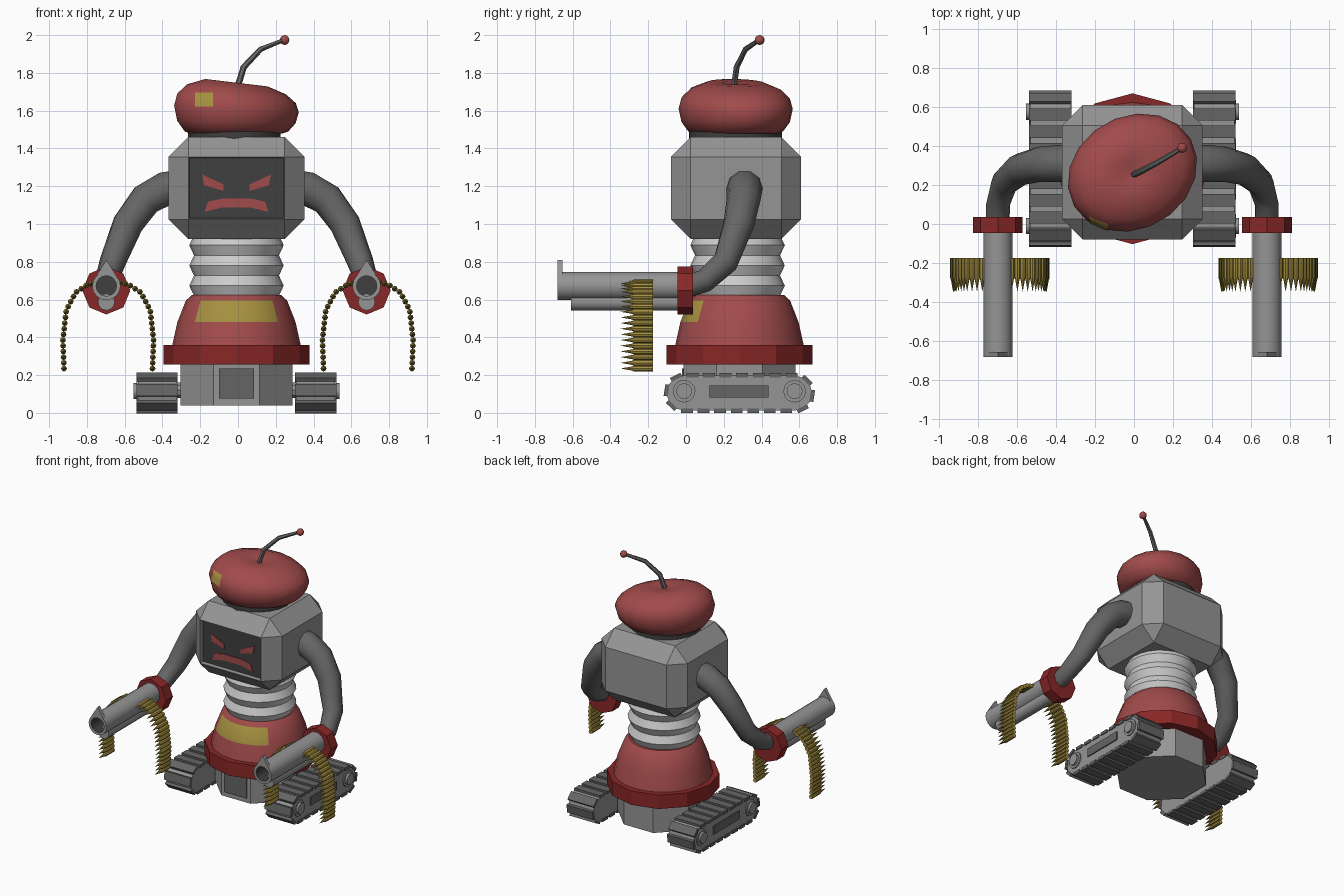
import bpy, bmesh, math
from mathutils import Vector, Matrix
from mathutils.bvhtree import BVHTree

if "Cube" in bpy.data.objects:
    bpy.data.objects.remove(bpy.data.objects["Cube"])

CX, CY = -0.008, 0.283     # body axis


def material(name, r, g, b):
    m = bpy.data.materials.new(name)
    m.diffuse_color = (r, g, b, 1)
    m.use_nodes = True
    m.node_tree.nodes["Principled BSDF"].inputs["Base Color"].default_value = m.diffuse_color
    return m


RED = material("red", 0.36, 0.07, 0.07)
DEEP = material("deep_red", 0.25, 0.02, 0.02)
GOLD = material("gold", 0.38, 0.28, 0.05)
DARK = material("dark", 0.05, 0.05, 0.05)
STEEL = material("steel", 0.13, 0.13, 0.13)
GREY = material("grey", 0.3, 0.3, 0.3)


def finish(name, bm, mats, smooth=None):
    bmesh.ops.recalc_face_normals(bm, faces=bm.faces)
    me = bpy.data.meshes.new(name)
    bm.to_mesh(me)
    bm.free()
    ob = bpy.data.objects.new(name, me)
    bpy.context.collection.objects.link(ob)
    for m in mats:
        me.materials.append(m)
    if smooth:
        bpy.ops.object.select_all(action='DESELECT')
        ob.select_set(True)
        bpy.context.view_layer.objects.active = ob
        bpy.ops.object.shade_smooth_by_angle(angle=math.radians(smooth))
    return ob


def add_lathe(bm, profile, n, center, axis='Z', phase=0.0, pick=None):
    """Revolve (radius, position) pairs; center gives the two other coordinates."""
    def at(r, h, a):
        u, v = center[0] + r * math.cos(a), center[1] + r * math.sin(a)
        return {'Z': (u, v, h), 'Y': (u, h, v), 'X': (h, u, v)}[axis]
    rings = []
    for r, h in profile:
        k = n if r > 0 else 1
        rings.append([bm.verts.new(at(r, h, phase + 2 * math.pi * j / n)) for j in range(k)])
    for i, (a, b) in enumerate(zip(rings, rings[1:])):
        for j in range(n):
            q = [a[j % len(a)], a[(j + 1) % len(a)], b[(j + 1) % len(b)], b[j % len(b)]]
            f = bm.faces.new(list(dict.fromkeys(q)))
            f.material_index = pick(i, j) if pick else 0


def lathe(name, profile, n, center, mats, axis='Z', phase=0.0, pick=None, smooth=35):
    bm = bmesh.new()
    add_lathe(bm, profile, n, center, axis, phase, pick)
    return finish(name, bm, mats, smooth)


def prism(name, pts, axis, a, b, mats):
    """Extrude an outline from a to b along X (y,z points) or Y (x,z points)."""
    bm = bmesh.new()
    at = (lambda p, d: (d, p[0], p[1])) if axis == 'X' else (lambda p, d: (p[0], d, p[1]))
    r0, r1 = ([bm.verts.new(at(p, d)) for p in pts] for d in (a, b))
    bm.faces.new(r0)
    bm.faces.new(r1)
    for i in range(len(pts)):
        k = (i + 1) % len(pts)
        bm.faces.new((r0[i], r0[k], r1[k], r1[i]))
    return finish(name, bm, mats)


def tube(name, pts, sides, mats, smooth=40):
    """Poly curve tube through (x, y, z, radius) points, turned into a mesh."""
    cu = bpy.data.curves.new(name, 'CURVE')
    cu.dimensions, cu.bevel_depth, cu.use_fill_caps = '3D', 1.0, True
    cu.bevel_resolution = (sides - 4) // 2
    sp = cu.splines.new('POLY')
    sp.points.add(len(pts) - 1)
    for p, (x, y, z, r) in zip(sp.points, pts):
        p.co, p.radius = (x, y, z, 1), r
    tmp = bpy.data.objects.new(name + "_path", cu)
    bpy.context.collection.objects.link(tmp)
    bpy.context.view_layer.update()
    bm = bmesh.new()
    bm.from_mesh(tmp.evaluated_get(bpy.context.evaluated_depsgraph_get()).to_mesh())
    bpy.data.objects.remove(tmp)
    return finish(name, bm, mats, smooth)


# Lower body: base, hatch, collar, dome with gold plate, bellows neck
lathe("base", [(0, .04), (.32, .04), (.32, .26), (0, .26)], 8, (CX, CY), [GREY], phase=math.pi / 8, smooth=None)
prism("base_hatch", [(-.1, .075), (.085, .075), (.085, .235), (-.1, .235)], 'Y', -.022, .01, [STEEL])
lathe("collar", [(0, .255), (.386, .255), (.386, .36), (0, .36)], 12, (CX, CY), [DEEP], smooth=None)
lathe("dome", [(0, .35), (.342, .35), (.313, .48), (.268, .595), (.235, .625), (0, .625)], 24, (CX, CY),
      [RED, GOLD], pick=lambda i, j: int(i == 2 and 15 <= j <= 20))
bellows = [(.225 if k % 2 == 0 else .25, .62 + .0535 * k) for k in range(7)]
lathe("neck_bellows", [(0, .62)] + bellows + [(0, .941)], 24, (CX, CY - .01), [])

# Head: chamfered box with recessed screen
bm = bmesh.new()
bmesh.ops.create_cube(bm, size=1, matrix=Matrix.Translation((CX, .265, 1.19)) @ Matrix.Diagonal((.72, .69, .54, 1)))
bmesh.ops.bevel(bm, geom=bm.edges[:], offset=.105, segments=1, affect='EDGES', profile=.5)
front = [min(bm.faces, key=lambda f: f.calc_center_median().y)]
bmesh.ops.inset_individual(bm, faces=front, thickness=.004)
bmesh.ops.inset_individual(bm, faces=front, thickness=.004, depth=-.03)
front[0].material_index = 1
finish("head", bm, [GREY, DARK])

# Angry face on the screen
for s, side in ((-1, "left"), (1, "right")):
    eye = [(.182, 1.262), (.07, 1.21), (.068, 1.175), (.172, 1.205)]
    prism(side + "_eye", [(CX + s * x, z) for x, z in eye], 'Y', -.056, -.045, [RED])
half = [(.075, 1.135), (.152, 1.118), (.168, 1.065), (.075, 1.087)]
mouth = half + [(-x, z) for x, z in reversed(half)]
prism("mouth", [(CX + x, z) for x, z in mouth], 'Y', -.056, -.045, [RED])

# Beret: oval, leaning, with band and gold patch
lathe("beret_band", [(0, 1.45), (.245, 1.45), (.245, 1.49), (0, 1.49)], 20, (-.02, .262), [DARK])
bm = bmesh.new()
add_lathe(bm, [(0, 1.48), (.74, 1.48), (.83, 1.49), (.95, 1.54), (1, 1.61), (.95, 1.665), (.8, 1.712),
               (.5, 1.748), (.25, 1.748), (.08, 1.735), (0, 1.735)], 18, (0, 0))
turn = Matrix.Rotation(math.radians(30), 3, 'Z')
for v in bm.verts:
    v.co = turn @ Vector((v.co.x * .345, v.co.y * .288, v.co.z))
    v.co.z -= .12 * v.co.x * max(0, v.co.z - 1.5) / .25
    v.co += Vector((CX, .263, 0))
hat = finish("beret", bm, [RED], 60)
tree = BVHTree.FromPolygons([v.co for v in hat.data.vertices], [p.vertices for p in hat.data.polygons])
bm = bmesh.new()
bmesh.ops.create_grid(bm, x_segments=5, y_segments=5, size=1)
for v in bm.verts:
    x, z = -.18 + .048 * v.co.x, 1.658 + .037 * v.co.y
    v.co = tree.ray_cast(Vector((x, -2, z)), Vector((0, 1, 0)))[0] - Vector((0, .005, 0))
finish("beret_patch", bm, [GOLD], 60)

# Antenna
tube("antenna", [(-.01, .25, 1.70, .017), (.03, .268, 1.83, .017), (.12, .315, 1.925, .015), (.245, .388, 1.975, .011)],
     6, [STEEL])
bm = bmesh.new()
bmesh.ops.create_uvsphere(bm, u_segments=10, v_segments=8, radius=.026, matrix=Matrix.Translation((.247, .39, 1.974)))
finish("antenna_ball", bm, [RED], 60)

for s, side in ((-1, "left"), (1, "right")):
    X = lambda x: CX + s * x

    # Track: rounded core, tread pads, hubs, side panel, axle
    y0, y1, zc, r = -.01, .575, .105, .093
    arc = [math.pi / 2 - math.pi * k / 6 for k in range(7)]
    outline = [(y1 + r * math.cos(a), zc + r * math.sin(a)) for a in arc]
    outline += [(y0 - r * math.cos(a), zc - r * math.sin(a)) for a in arc]
    prism(side + "_track_core", outline, 'X', X(.315), X(.522), [GREY])
    bm = bmesh.new()
    run, bend = y1 - y0, math.pi * r
    for k in range(20):
        d = (k + .5) / 20 * 2 * (run + bend)
        flip, d = divmod(d, run + bend)
        a = max(0, d - run) / r
        p = Vector((0, min(d, run) - run / 2, 0)) + Vector((0, math.sin(a), math.cos(a))) * (r + .001)
        m = Matrix.Rotation(math.pi * flip, 4, 'X') @ Matrix.Translation(p) @ Matrix.Rotation(-a, 4, 'X')
        m = Matrix.Translation((X(.42), (y0 + y1) / 2, zc)) @ m @ Matrix.Diagonal((.218, .062, .022, 1))
        bmesh.ops.create_cube(bm, size=1, matrix=m)
    finish(side + "_track_pads", bm, [STEEL])
    for y, part in ((y0, "front"), (y1, "rear")):
        lathe(f"{side}_{part}_hub", [(0, X(.5)), (.06, X(.5)), (.06, X(.53)), (.042, X(.53)), (.042, X(.545)), (0, X(.545))],
              12, (y, zc + .01), [GREY], 'X')
    prism(side + "_track_panel", [(.125, .082), (.437, .082), (.437, .145), (.125, .145)], 'X', X(.5), X(.53), [STEEL])
    lathe(side + "_axle", [(0, X(.2)), (.042, X(.2)), (.042, X(.33)), (0, X(.33))], 10, (CY, .12), [GREY], 'X')

    # Arm, wrist ring and gun
    tube(side + "_arm", [(X(.3), .31, 1.195, .097), (X(.38), .31, 1.185, .095), (X(.48), .305, 1.13, .09),
                         (X(.575), .28, 1.0, .083), (X(.655), .21, .80, .07), (X(.688), .1, .70, .062),
                         (X(.69), -.02, .66, .06)], 10, [STEEL])
    gx = X(.689)
    lathe(side + "_wrist_ring", [(0, -.045), (.127, -.045), (.127, .037), (0, .037)], 8, (gx, .648), [DEEP], 'Y', smooth=None)
    lathe(side + "_gun_barrel", [(0, -.04), (.075, -.04), (.075, -.68), (.054, -.68), (.054, -.5), (0, -.5)], 16,
          (gx, .672), [GREY, DARK], 'Y', pick=lambda i, j: int(i > 2))
    lathe(side + "_gun_lower_tube", [(0, -.04), (.045, -.04), (.045, -.61), (0, -.61)], 12, (gx, .587), [GREY], 'Y')
    prism(side + "_gun_sight", [(gx - .052, .728), (gx, .738), (gx + .052, .728), (gx, .81)], 'Y', -.68, -.655, [GREY])

    # Ammo belt: bullets evenly spaced along a hanging path, both sides of the gun
    path = [Vector(p) for p in ((.06, .69), (.105, .682), (.172, .638), (.222, .545), (.24, .385), (.234, .235))]
    lens = [(b - a).length for a, b in zip(path, path[1:])]
    bm = bmesh.new()
    for k in range(19):
        d, i = sum(lens) * k / 18, 0
        while i < len(lens) - 1 and d > lens[i]:
            d -= lens[i]
            i += 1
        p = path[i].lerp(path[i + 1], min(1, d / lens[i]))
        for t in (-1, 1):
            add_lathe(bm, [(0, -.175), (.0155, -.175), (.0155, -.275), (.011, -.285), (0, -.347)], 8,
                      (s * .687 + t * p.x, p.y), 'Y')
    finish(side + "_ammo_belt", bm, [GOLD], 35)
